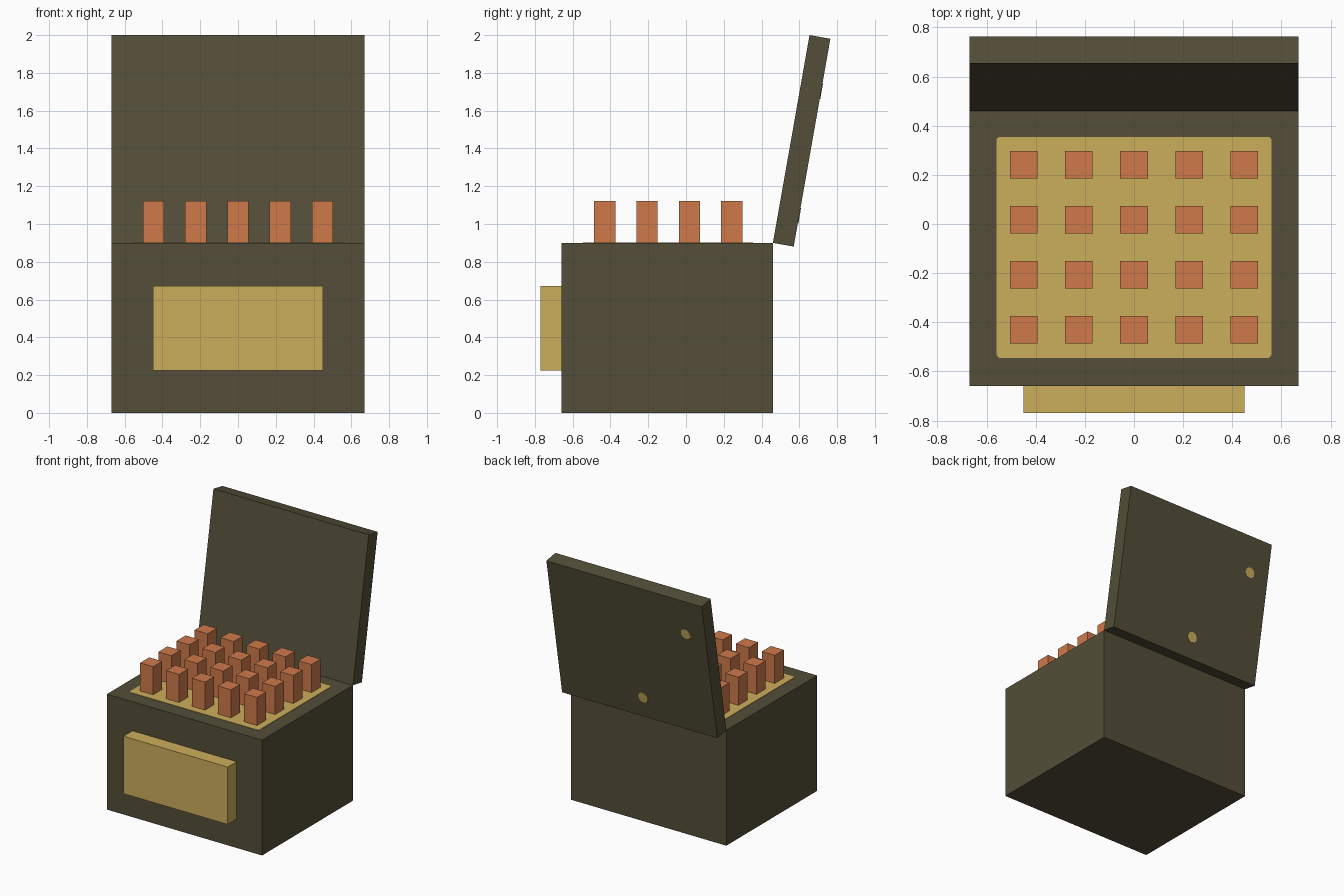
import bpy
from math import radians
from mathutils import Matrix, Vector

cube = bpy.data.objects.get("Cube")
if cube:
    bpy.data.objects.remove(cube, do_unlink=True)


def make_material(name, rgb):
    mat = bpy.data.materials.new(name)
    mat.use_nodes = True
    color = (*rgb, 1.0)
    mat.diffuse_color = color
    mat.node_tree.nodes["Principled BSDF"].inputs["Base Color"].default_value = color
    return mat


dark_olive = make_material("dark olive", (0.087, 0.076, 0.040))
gold = make_material("gold", (0.60, 0.42, 0.105))
terracotta = make_material("terracotta", (0.62, 0.195, 0.068))


def finish(name, mat):
    obj = bpy.context.object
    obj.name = name
    obj.data.materials.append(mat)
    return obj


def box(name, low, high, mat, frame=Matrix()):
    """Box between two corners, optionally placed in a tilted frame."""
    low, high = Vector(low), Vector(high)
    bpy.ops.mesh.primitive_cube_add(size=1)
    obj = finish(name, mat)
    obj.data.transform(Matrix.Translation((low + high) / 2) @ Matrix.Diagonal((*(high - low), 1)))
    obj.matrix_world = frame
    return obj


# Chest body and front plaque
box("chest_body", (-0.67, -0.66, 0), (0.67, 0.46, 0.9), dark_olive)
box("front_plaque", (-0.45, -0.77, 0.225), (0.45, -0.66, 0.673), gold)

# Painted panel on the top, with small clipped corners
panel = box("top_panel", (-0.56, -0.545, 0.897), (0.56, 0.355, 0.903), gold)
clip = panel.modifiers.new("clipped corners", "BEVEL")
clip.width = 0.01
clip.segments = 1
clip.limit_method = "WEIGHT"
weights = panel.data.attributes.new("bevel_weight_edge", "FLOAT", "EDGE")
for edge in panel.data.edges:
    a, b = (panel.data.vertices[i].co for i in edge.vertices)
    weights.data[edge.index].value = float(abs(a.x - b.x) + abs(a.y - b.y) < 0.001)

# Grid of square pegs
for row in range(4):
    for col in range(5):
        x = (col - 2) * 0.224
        y = -0.43 + row * 0.224
        box(f"peg_{row + 1}_{col + 1}", (x - 0.056, y - 0.056, 0.9),
            (x + 0.056, y + 0.056, 1.122), terracotta)

# Open lid, leaning back from its hinge edge
hinge = Matrix.Translation((0, 0.46, 0.9)) @ Matrix.Rotation(radians(-10), 4, "X")
box("lid", (-0.67, 0, 0), (0.67, 0.112, 1.117), dark_olive, hinge)

# Round painted spots on the back of the lid
for name, x, z in (("upper_spot", -0.50, 0.836), ("lower_spot", -0.05, 0.166)):
    bpy.ops.mesh.primitive_cylinder_add(vertices=10, radius=0.042, depth=0.006)
    spot = finish(name, gold)
    spot.matrix_world = hinge @ Matrix.Translation((x, 0.112, z)) @ Matrix.Rotation(radians(90), 4, "X")
